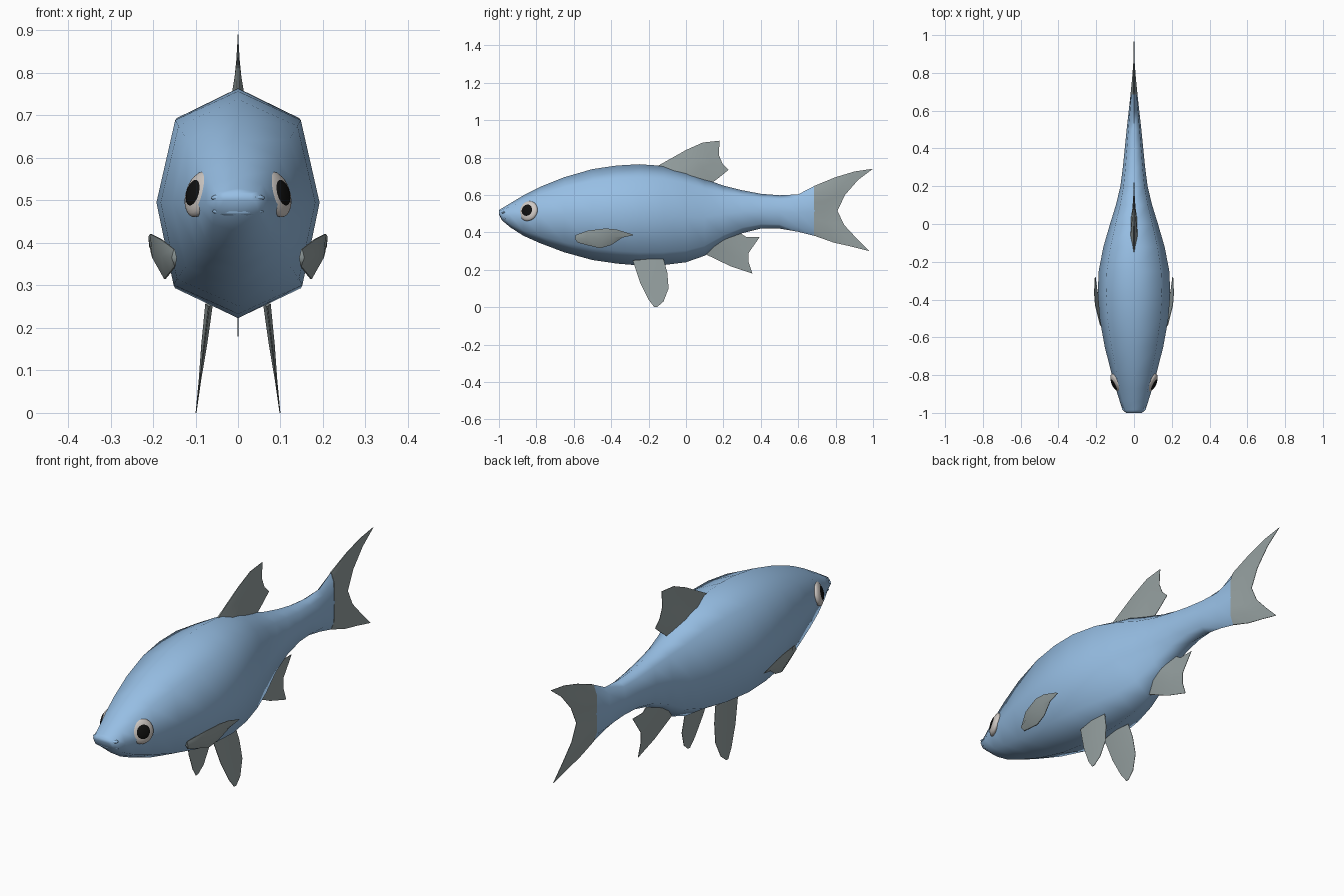
import bpy, bmesh, math
from mathutils import Matrix, Vector

if "Cube" in bpy.data.objects:
    bpy.data.objects.remove(bpy.data.objects["Cube"])


def material(name, rgb):
    m = bpy.data.materials.new(name)
    m.diffuse_color = (*rgb, 1)
    m.use_nodes = True
    m.node_tree.nodes["Principled BSDF"].inputs["Base Color"].default_value = m.diffuse_color
    return m


BLUE = material("body_blue", (0.31, 0.52, 0.78))
GREY = material("fin_grey", (0.30, 0.35, 0.35))
WHITE = material("eye_white", (0.62, 0.58, 0.55))
BLACK = material("pupil_black", (0.005, 0.005, 0.005))


def finish(name, bm, mat, mirror=False, angle=60):
    bmesh.ops.recalc_face_normals(bm, faces=bm.faces)
    mesh = bpy.data.meshes.new(name)
    bm.to_mesh(mesh)
    bm.free()
    mesh.materials.append(mat)
    ob = bpy.data.objects.new(name, mesh)
    bpy.context.collection.objects.link(ob)
    if mirror:
        ob.modifiers.new("mirror", 'MIRROR')
    bpy.ops.object.select_all(action='DESELECT')
    ob.select_set(True)
    bpy.context.view_layer.objects.active = ob
    bpy.ops.object.shade_smooth_by_angle(angle=math.radians(angle))
    return ob


def fin(name, rows, thick, mirror=False):
    """Tapered blade through rows of (x, y, z); thick is half thickness per row."""
    bm = bmesh.new()
    n, m = len(rows), len(rows[0])
    side = []
    for s in (-1, 1):
        grid = []
        for i, row in enumerate(rows):
            grid.append([bm.verts.new((x + s * max(0.001, thick[i] * (0.15 if j in (0, m - 1) else 1)), y, z))
                         for j, (x, y, z) in enumerate(row)])
        side.append(grid)
        for i in range(n - 1):
            for j in range(m - 1):
                bm.faces.new((grid[i][j], grid[i][j + 1], grid[i + 1][j + 1], grid[i + 1][j]))
    rim = ([(0, j) for j in range(m)] + [(i, m - 1) for i in range(1, n)]
           + [(n - 1, j) for j in range(m - 2, -1, -1)] + [(i, 0) for i in range(n - 2, 0, -1)])
    a, b = side
    for k, (i, j) in enumerate(rim):
        p, q = rim[(k + 1) % len(rim)]
        bm.faces.new((a[i][j], a[p][q], b[p][q], b[i][j]))
    return finish(name, bm, GREY, mirror, 50)


def flat(rows):
    return [[(0, y, z) for y, z in row] for row in rows]


def ellipsoid(name, matrix, mat, mirror=False):
    bm = bmesh.new()
    bmesh.ops.create_uvsphere(bm, u_segments=24, v_segments=12, radius=1, matrix=matrix)
    return finish(name, bm, mat, mirror)


# Body: eight-sided sections (y, top, bottom, half width)
stations = [
    (-1.0, .518, .497, .042), (-.985, .528, .465, .060), (-.94, .555, .427, .075),
    (-.87, .597, .382, .097), (-.78, .643, .342, .122), (-.65, .695, .293, .155),
    (-.5, .738, .252, .182), (-.37, .757, .233, .192), (-.25, .764, .223, .187),
    (-.12, .755, .225, .162), (0, .725, .240, .127), (.1, .685, .275, .096),
    (.2, .650, .345, .072), (.3, .625, .395, .059), (.4, .606, .420, .049),
    (.5, .598, .420, .039), (.6, .603, .403, .028), (.69, .650, .380, .018)]
profile = [(0, 1), (.77, .87), (1, .5), (.79, .13), (0, 0), (-.79, .13), (-1, .5), (-.77, .87)]
bm = bmesh.new()
rings = [[bm.verts.new((w * u, y, b + (t - b) * v)) for u, v in profile] for y, t, b, w in stations]
for r, s in zip(rings, rings[1:]):
    for k in range(8):
        bm.faces.new((r[k], r[(k + 1) % 8], s[(k + 1) % 8], s[k]))
bm.faces.new(rings[0])
bm.faces.new(rings[-1])
finish("body", bm, BLUE, angle=75)

# Lips
for name, pos, size in (("upper_lip", (0, -.977, .506), (.064, .022, .012)),
                        ("lower_lip", (0, -.967, .474), (.060, .022, .013))):
    ellipsoid(name, Matrix.Translation(pos) @ Matrix.Diagonal((*size, 1)), BLUE)

# Eyes, facing outward, forward and slightly up
normal = Vector((.84, -.45, .24)).normalized()
turn = normal.to_track_quat('Z', 'Y').to_matrix().to_4x4()
centre = Vector((.092, -.843, .514))
ellipsoid("eyes", Matrix.Translation(centre) @ turn @ Matrix.Diagonal((.055, .055, .021, 1)), WHITE, True)
ellipsoid("pupils", Matrix.Translation(centre + normal * .014) @ turn
          @ Matrix.Diagonal((.033, .033, .010, 1)), BLACK, True)

# Tail fin
fin("tail_fin", flat([
    [(.685, .648 - .0443 * i) for i in range(7)],
    [(.80, .695), (.77, .63), (.75, .57), (.735, .515), (.745, .455), (.765, .40), (.79, .345)],
    [(.90, .725), (.85, .67), (.80, .59), (.78, .515), (.79, .45), (.84, .385), (.88, .325)],
    [(1.0, .74), (.92, .68), (.85, .60), (.81, .515), (.845, .44), (.91, .37), (.98, .30)]]),
    [.0185, .010, .004, .001])

# Dorsal fin
fin("dorsal_fin", flat([
    [(-.16, .750), (-.08, .72), (0, .69), (.08, .66)],
    [(0, .84), (.05, .79), (.09, .745), (.14, .665)],
    [(.09, .88), (.11, .83), (.14, .77), (.19, .703)],
    [(.18, .89), (.175, .815), (.195, .767), (.228, .735)]]),
    [.02, .008, .004, .001])

# Anal fin
fin("anal_fin", flat([
    [(.10, .285), (.15, .33), (.20, .37), (.27, .41)],
    [(.235, .22), (.25, .275), (.27, .33), (.32, .376)],
    [(.355, .18), (.335, .24), (.335, .29), (.395, .376)]]),
    [.02, .007, .001])

# Pelvic fins, splaying outward as they hang
fin("pelvic_fins", [[(.07 + (.24 - z) * .12, y, z) for y, z in row] for row in [
    [(-.285, .25), (-.20, .257), (-.12, .257)],
    [(-.245, .13), (-.17, .16), (-.10, .185)],
    [(-.20, .04), (-.15, .08), (-.093, .10)],
    [(-.17, 0), (-.155, 0), (-.12, .03)]]],
    [.009, .007, .003, .001], True)

# Pectoral fins, lying back along the flanks
fin("pectoral_fins", [
    [(.150, -.59, .385), (.150, -.593, .365), (.148, -.58, .345)],
    [(.180, -.53, .408), (.168, -.53, .370), (.158, -.53, .332)],
    [(.205, -.43, .421), (.190, -.445, .365), (.172, -.46, .315)],
    [(.210, -.37, .415), (.197, -.385, .375), (.182, -.40, .332)],
    [(.208, -.29, .390), (.204, -.28, .385), (.198, -.34, .372)]],
    [.006, .012, .012, .008, .001], True)
